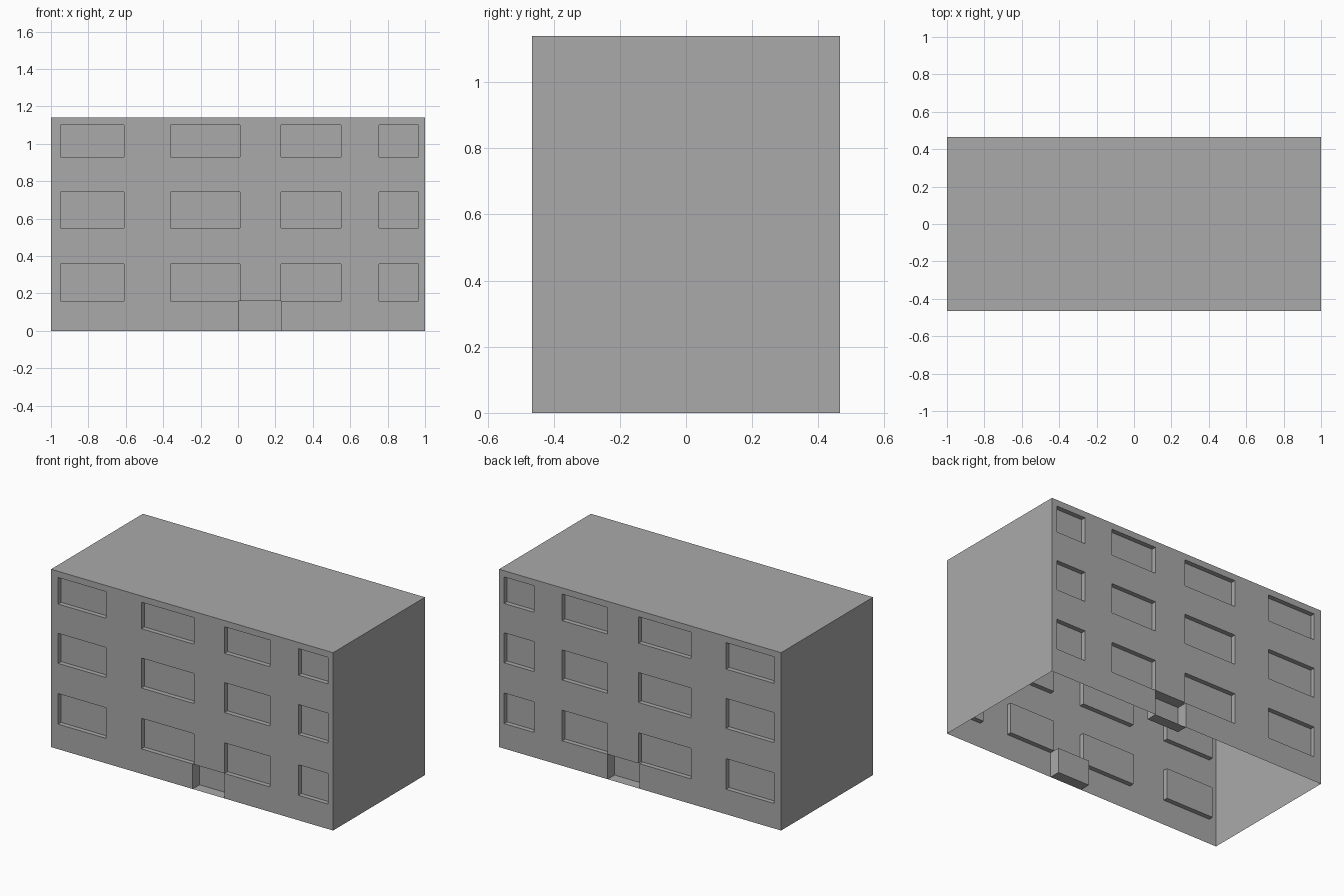
import bpy
import bmesh

cube = bpy.data.objects.get("Cube")
if cube:
    bpy.data.objects.remove(cube, do_unlink=True)

# Overall size and layout of the openings
HX, HY, TOP = 1.0, 0.465, 1.14
WINDOW_DEPTH, DOOR_DEPTH = 0.03, 0.07
COLUMNS = [(-0.95, -0.61), (-0.36, 0.012), (0.23, 0.552), (0.754, 0.964)]
ROWS = [(0.16, 0.356), (0.55, 0.742), (0.93, 1.10)]
DOOR_X, DOOR_Z = (0.004, 0.23), (0.0, 0.16)

# Single plain wall colour
concrete = bpy.data.materials.new("concrete grey")
concrete.use_nodes = True
GREY = (0.4, 0.4, 0.4, 1.0)
concrete.diffuse_color = GREY
concrete.node_tree.nodes["Principled BSDF"].inputs["Base Color"].default_value = GREY


def finish(name, bm):
    mesh = bpy.data.meshes.new(name)
    bm.to_mesh(mesh)
    bm.free()
    mesh.materials.append(concrete)
    obj = bpy.data.objects.new(name, mesh)
    bpy.context.collection.objects.link(obj)
    return obj


def quad(bm, *points):
    return bm.faces.new([bm.verts.new(p) for p in points])


def inside(value, spans):
    return any(a < value < b for a, b in spans)


def recess(x, z):
    """Depth of the wall surface at a point of the facade."""
    if inside(x, [DOOR_X]) and inside(z, [DOOR_Z]):
        return DOOR_DEPTH
    if inside(x, COLUMNS) and inside(z, ROWS):
        return WINDOW_DEPTH
    return 0.0


def facade(name, side):
    """Wall sheet with recessed windows and door, facing side * y."""
    bm = bmesh.new()
    xs = sorted({-HX, HX, *DOOR_X, *(v for c in COLUMNS for v in c)})
    zs = sorted({0.0, TOP, *DOOR_Z, *(v for r in ROWS for v in r)})

    def y(depth):
        return side * (HY - depth)

    def depth_at(i, k):
        if 0 <= i < len(xs) - 1 and 0 <= k < len(zs) - 1:
            return recess((xs[i] + xs[i + 1]) / 2, (zs[k] + zs[k + 1]) / 2)
        return 0.0

    for i in range(len(xs)):
        for k in range(len(zs)):
            d, left, below = depth_at(i, k), depth_at(i - 1, k), depth_at(i, k - 1)
            # Flat panel
            if i < len(xs) - 1 and k < len(zs) - 1:
                x0, x1, z0, z1 = xs[i], xs[i + 1], zs[k], zs[k + 1]
                quad(bm, (x0, y(d), z0), (x1, y(d), z0), (x1, y(d), z1), (x0, y(d), z1))
            # Jamb between neighbouring panels
            if d != left:
                x, z0, z1 = xs[i], zs[k], zs[k + 1]
                quad(bm, (x, y(d), z0), (x, y(left), z0), (x, y(left), z1), (x, y(d), z1))
            # Sill, lintel or door floor
            if d != below:
                z, x0, x1 = zs[k], xs[i], xs[i + 1]
                quad(bm, (x0, y(d), z), (x1, y(d), z), (x1, y(below), z), (x0, y(below), z))

    bmesh.ops.remove_doubles(bm, verts=bm.verts[:], dist=0.0001)
    bmesh.ops.recalc_face_normals(bm, faces=bm.faces[:])
    bm.normal_update()
    if sum(f.normal.y * f.calc_area() for f in bm.faces) * side < 0:
        bmesh.ops.reverse_faces(bm, faces=bm.faces[:])
    # Merge flat neighbours into larger panels
    bmesh.ops.dissolve_limit(bm, angle_limit=0.01, verts=bm.verts[:], edges=bm.edges[:])
    return finish(name, bm)


facade("front_wall", -1)
facade("back_wall", 1)

# Plain end walls
for name, s in (("left_wall", 1), ("right_wall", -1)):
    bm = bmesh.new()
    quad(bm, (s * HX, -s * HY, 0), (s * HX, s * HY, 0), (s * HX, s * HY, TOP), (s * HX, -s * HY, TOP))
    finish(name, bm)

# Flat roof; the underside of the building stays open
bm = bmesh.new()
quad(bm, (-HX, -HY, TOP), (HX, -HY, TOP), (HX, HY, TOP), (-HX, HY, TOP))
finish("roof", bm)
